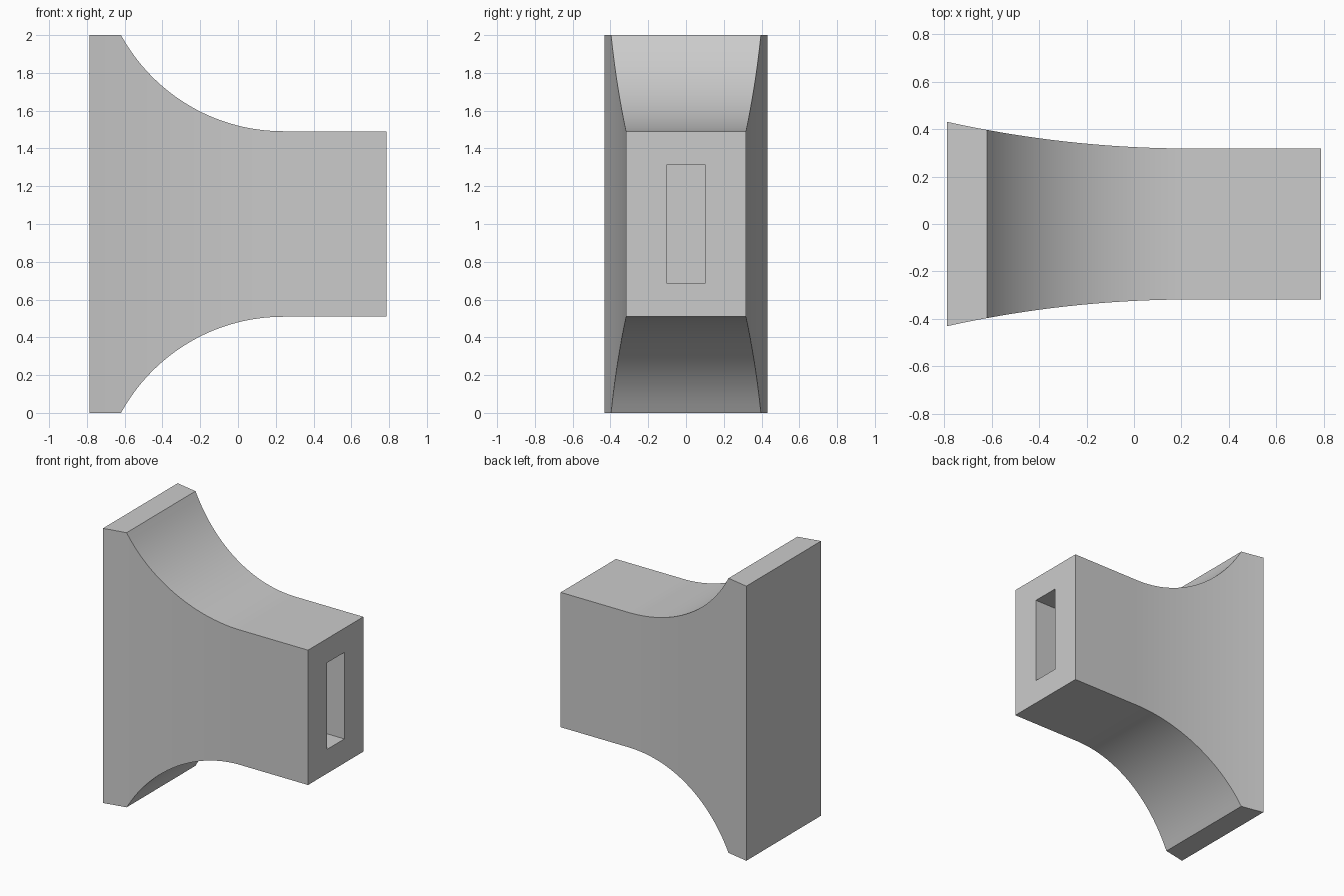
import bpy
import bmesh
import math

cube = bpy.data.objects.get("Cube")
if cube:
    bpy.data.objects.remove(cube, do_unlink=True)

grey = bpy.data.materials.new("light grey")
grey.use_nodes = True
colour = (0.6, 0.6, 0.6, 1)
grey.diffuse_color = colour
grey.node_tree.nodes["Principled BSDF"].inputs["Base Color"].default_value = colour

BACK, LIP, TANGENT, END = -0.787, -0.62, 0.24, 0.787
SLOT_DEPTH = 0.5


def flare(x, radius):
    """Rise of an arc that leaves the straight neck at TANGENT."""
    d = max(0, TANGENT - x)
    return radius - math.sqrt(radius ** 2 - d ** 2)


def half_width(x):
    return 0.318 + flare(x, 4.75)


def half_height(x):
    return 1.0 if x <= LIP else min(1.0, 0.491 + flare(x, 0.98))


# Rectangular sections from the flared plate to the end of the neck
steps = 32
stations = [BACK, -0.73, -0.675]
stations += [LIP + (TANGENT - LIP) * i / steps for i in range(steps + 1)]
stations.append(END)
sections = [(x, half_width(x), half_height(x)) for x in stations]
# The end face turns inward to form the blind slot
sections += [(END, 0.10, 0.315), (END - SLOT_DEPTH, 0.10, 0.315)]

bm = bmesh.new()
rings = [[bm.verts.new((x, sy * w, 1 + sz * h))
          for sy, sz in ((-1, -1), (1, -1), (1, 1), (-1, 1))]
         for x, w, h in sections]
for a, b in zip(rings, rings[1:]):
    for i in range(4):
        j = (i + 1) % 4
        bm.faces.new((a[i], a[j], b[j], b[i]))
bm.faces.new(rings[0])
bm.faces.new(rings[-1])
bmesh.ops.recalc_face_normals(bm, faces=bm.faces)

mesh = bpy.data.meshes.new("flared_socket_block")
bm.to_mesh(mesh)
bm.free()
mesh.materials.append(grey)
block = bpy.data.objects.new("flared_socket_block", mesh)
bpy.context.collection.objects.link(block)

# Smooth curves with sharp edges
bpy.ops.object.select_all(action="DESELECT")
block.select_set(True)
bpy.context.view_layer.objects.active = block
bpy.ops.object.shade_smooth_by_angle(angle=math.radians(20))
